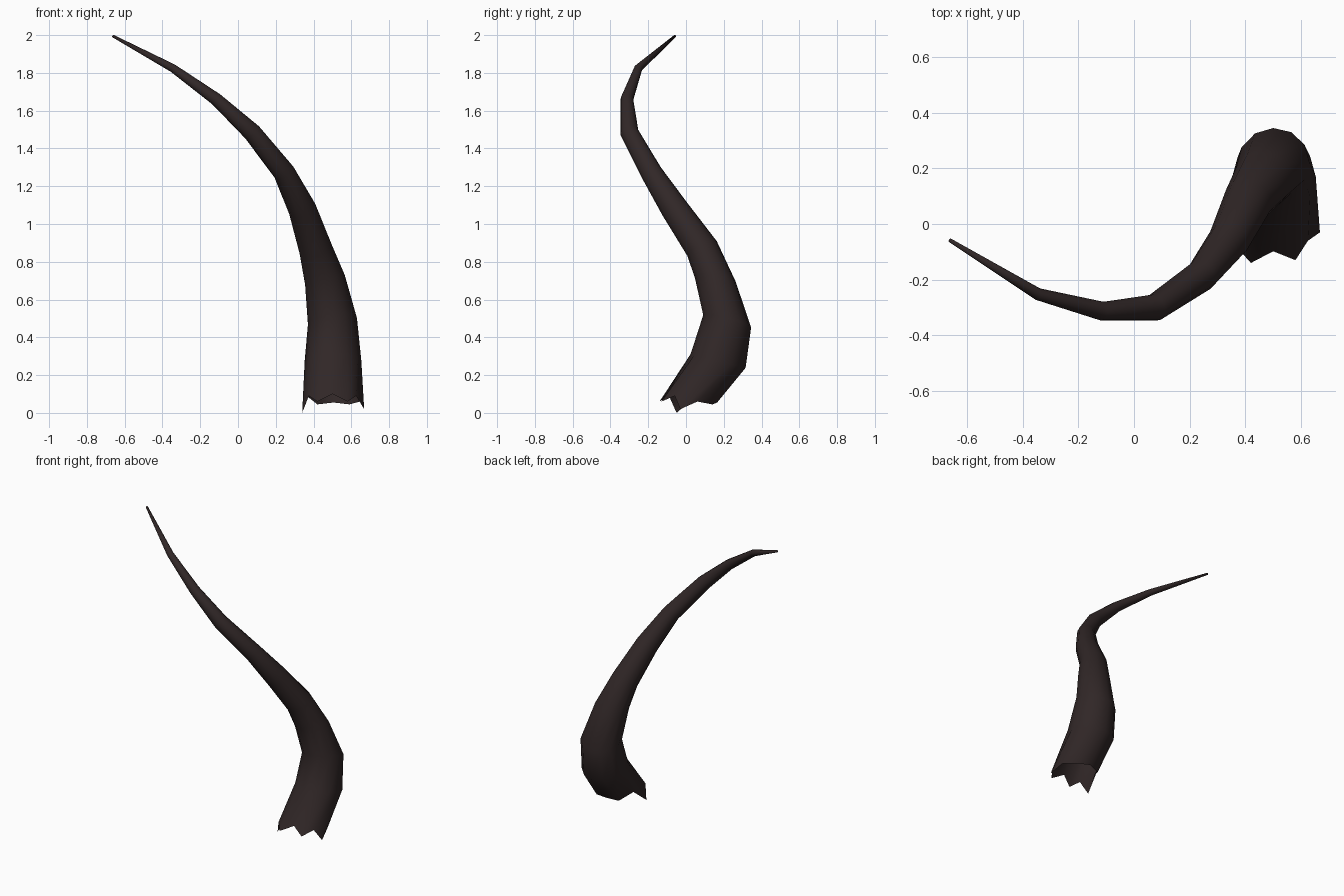
import bpy, bmesh, math
from mathutils import Vector

if "Cube" in bpy.data.objects:
    bpy.data.objects.remove(bpy.data.objects["Cube"])

SIDES = 12

# broken base rim, counter-clockwise from +x
rim = [(.668, -.03, .02), (.645, .06, .06), (.59, .14, .045), (.505, .165, .055),
       (.42, .14, .045), (.37, .05, .085), (.34, -.05, 0), (.375, -.09, .09),
       (.42, -.14, .06), (.50, -.098, .10), (.58, -.13, .06), (.625, -.06, .09)]

# horn centre line: x, y, z, radius
path = [(.503, .17, .275, .15), (.50, .218, .485, .131), (.46, .155, .705, .108),
        (.41, .085, .87, .088), (.34, -.06, 1.08, .074), (.243, -.185, 1.275, .058),
        (.075, -.30, 1.485, .049), (-.115, -.313, 1.66, .034),
        (-.345, -.252, 1.825, .022), (-.662, -.058, 1.995, .007)]
# the lowest rings lean their own way
lean = {0: (0, .25, 1), 1: (-.14, .26, 1), 2: (-.25, .08, 1)}

bm = bmesh.new()
rings = [[bm.verts.new(p) for p in rim]]
pts = [Vector(p[:3]) for p in path]
u = Vector((1, 0, 0))
for i, c in enumerate(pts):
    if i in lean:
        t = Vector(lean[i]).normalized()
    elif i == len(pts) - 1:
        t = (c - pts[i - 1]).normalized()
    else:
        t = ((c - pts[i - 1]).normalized() + (pts[i + 1] - c).normalized()).normalized()
    u = (u - t * u.dot(t)).normalized()          # carry the frame without twist
    v = t.cross(u)
    r = path[i][3]
    angles = [2 * math.pi * k / SIDES for k in range(SIDES)]
    rings.append([bm.verts.new(c + r * (math.cos(a) * u + math.sin(a) * v)) for a in angles])

# side walls and tip; the base stays open
for a, b in zip(rings, rings[1:]):
    for k in range(SIDES):
        n = (k + 1) % SIDES
        bm.faces.new((a[k], a[n], b[n], b[k]))
bm.faces.new(rings[-1])
for f in bm.faces:
    f.smooth = True

mesh = bpy.data.meshes.new("horn")
bm.to_mesh(mesh)
bm.free()
mat = bpy.data.materials.new("dark brown horn")
mat.diffuse_color = (.03, .02, .02, 1)
mat.use_nodes = True
mat.node_tree.nodes["Principled BSDF"].inputs["Base Color"].default_value = mat.diffuse_color
mesh.materials.append(mat)
horn = bpy.data.objects.new("horn", mesh)
bpy.context.collection.objects.link(horn)
